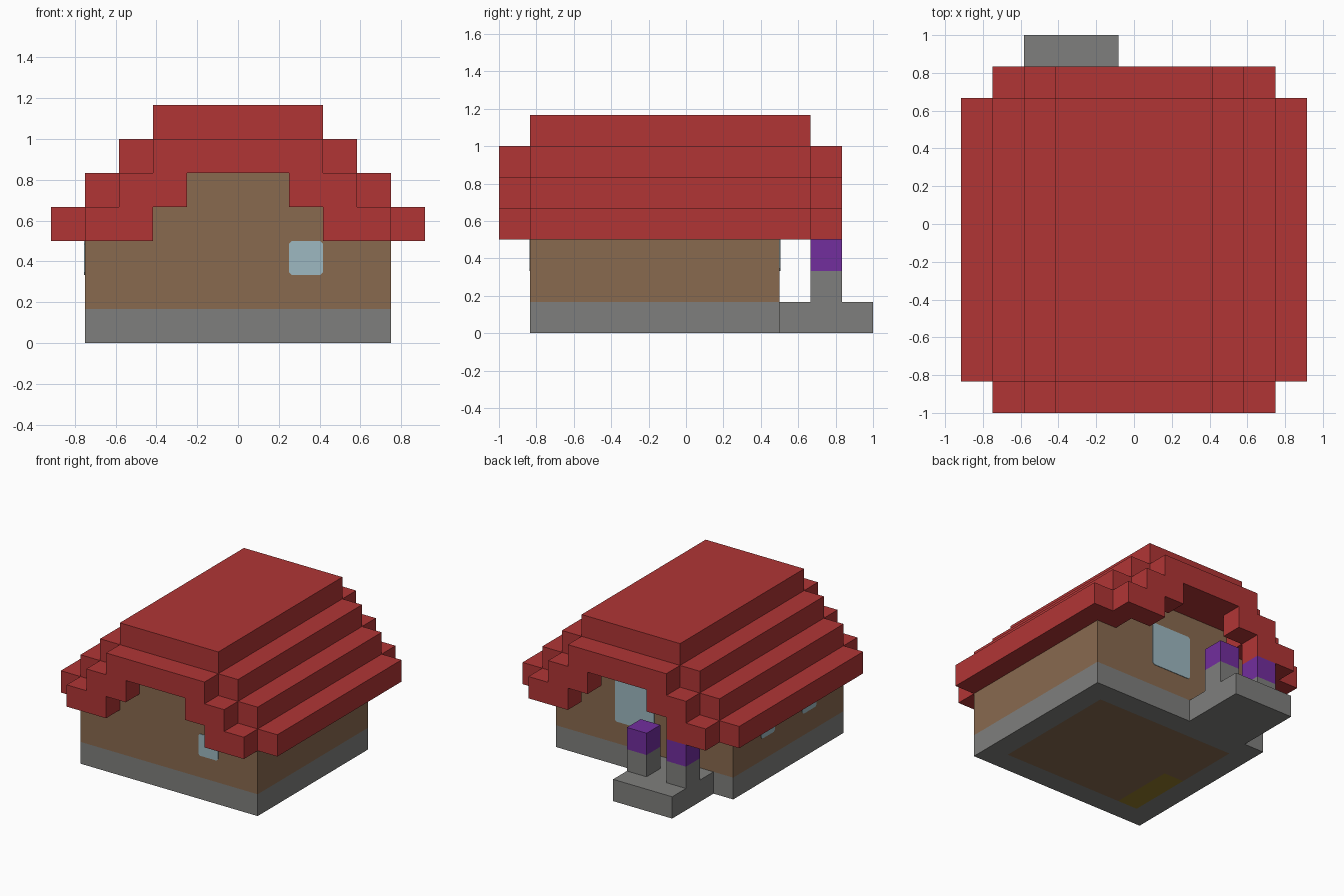
import bpy
import bmesh

U = 1 / 6  # size of one building block

if "Cube" in bpy.data.objects:
    bpy.data.objects.remove(bpy.data.objects["Cube"])


def material(name, *rgb):
    linear = [((c / 255 + 0.055) / 1.055) ** 2.4 for c in rgb] + [1]
    mat = bpy.data.materials.new(name)
    mat.use_nodes = True
    mat.diffuse_color = linear
    mat.node_tree.nodes["Principled BSDF"].inputs["Base Color"].default_value = linear
    return mat


STONE = material("grey stone", 127, 127, 125)
WOOD = material("brown wood", 137, 106, 79)
ROOF = material("red roof", 177, 53, 53)
PURPLE = material("purple cap", 114, 46, 158)
GLASS = material("pale blue glass", 157, 184, 193)
STRAW = material("dull yellow straw", 146, 124, 43)


def prism(name, mat, outline, axis, start, end):
    """Extrude an outline along y ('y', outline in x, z) or x ('x', outline in y, z)."""
    def place(a, b, depth):
        return (a * U, depth * U, b * U) if axis == "y" else (depth * U, a * U, b * U)
    bm = bmesh.new()
    face = bm.faces.new([bm.verts.new(place(a, b, start)) for a, b in outline])
    moved = bmesh.ops.extrude_face_region(bm, geom=[face])["geom"]
    shift = place(0, 0, end - start)
    bmesh.ops.translate(bm, vec=shift, verts=[v for v in moved if isinstance(v, bmesh.types.BMVert)])
    bmesh.ops.recalc_face_normals(bm, faces=bm.faces)
    mesh = bpy.data.meshes.new(name)
    bm.to_mesh(mesh)
    bm.free()
    mesh.materials.append(mat)
    obj = bpy.data.objects.new(name, mesh)
    bpy.context.collection.objects.link(obj)
    return obj


def box(name, mat, x, y, z):
    outline = [(x[0], z[0]), (x[1], z[0]), (x[1], z[1]), (x[0], z[1])]
    return prism(name, mat, outline, "y", *y)


def mirrored(half):
    return half + [(-x, z) for x, z in reversed(half)]


def stairs(x, z, steps):
    """Stepped half outline that climbs one block and goes in one block each time."""
    points = []
    for i in range(steps):
        points += [(x - i, z + i), (x - i, z + i + 1)]
    return points


def window(name, axis, a, b, wall, out):
    """Thin pane with clipped corners on a wall plane."""
    c = 0.08
    (a0, a1), (b0, b1) = a, b
    outline = [(a0 + c, b0), (a1 - c, b0), (a1, b0 + c), (a1, b1 - c),
               (a1 - c, b1), (a0 + c, b1), (a0, b1 - c), (a0, b0 + c)]
    prism(name, GLASS, outline, axis, wall - out * 0.02, wall + out * 0.025)


# Foundation ring with the floor and straw set in it
for side, x in (("left", 3.5), ("right", -4.5)):
    box("foundation_" + side, STONE, (x, x + 1), (-5, 3), (0, 1))
for side, y in (("front", -5), ("back", 2)):
    box("foundation_" + side, STONE, (-3.5, 3.5), (y, y + 1), (0, 1))
box("floor", WOOD, (-2.5, 3.5), (-4, 2), (0, 1))
box("floor_strip", WOOD, (-3.5, -2.5), (-1, 2), (0, 1))
box("straw_bed", STRAW, (-3.5, -2.5), (-4, -1), (0, 1))

# Walls with stepped gables and a shallow door recess
walls = prism("walls", WOOD, mirrored([(4.5, 1), (4.5, 3)] + stairs(3.5, 3, 2)[:2] + [(2.5, 4), (2.5, 5)]),
              "y", -5, 3)
cutter = box("doorway_cutter", WOOD, (-2.5, -1.5), (2.7, 3.5), (1.001, 3))
cutter.hide_render = True
cutter.hide_viewport = True
cut = walls.modifiers.new("doorway", "BOOLEAN")
cut.operation = "DIFFERENCE"
cut.solver = "EXACT"
cut.object = cutter

# Stepped roof and its two gable trims
main_half = list(reversed(stairs(3.5, 3, 2))) + stairs(5.5, 3, 4)
trim_half = list(reversed(stairs(2.5, 3, 2))) + stairs(4.5, 3, 3)
prism("roof", ROOF, mirrored(main_half), "y", -5, 4)
prism("roof_trim_front", ROOF, mirrored(trim_half), "y", -6, -5)
prism("roof_trim_back", ROOF, mirrored(trim_half), "y", 4, 5)

# Porch with two capped posts
box("porch", STONE, (-3.5, -0.5), (3, 6), (0, 1))
for side, x in (("left", -1.5), ("right", -3.5)):
    box("post_" + side, STONE, (x, x + 1), (4, 5), (1, 2))
    box("post_cap_" + side, PURPLE, (x, x + 1), (4, 5), (2, 3))

# Windows
window("front_window", "y", (1.5, 2.5), (2, 3), -5, -1)
window("back_window", "y", (-0.5, 1.5), (2, 4), 3, 1)
for place, y in (("back", 0), ("front", -3)):
    window("side_window_" + place, "x", (y, y + 1), (2, 3), -4.5, -1)
